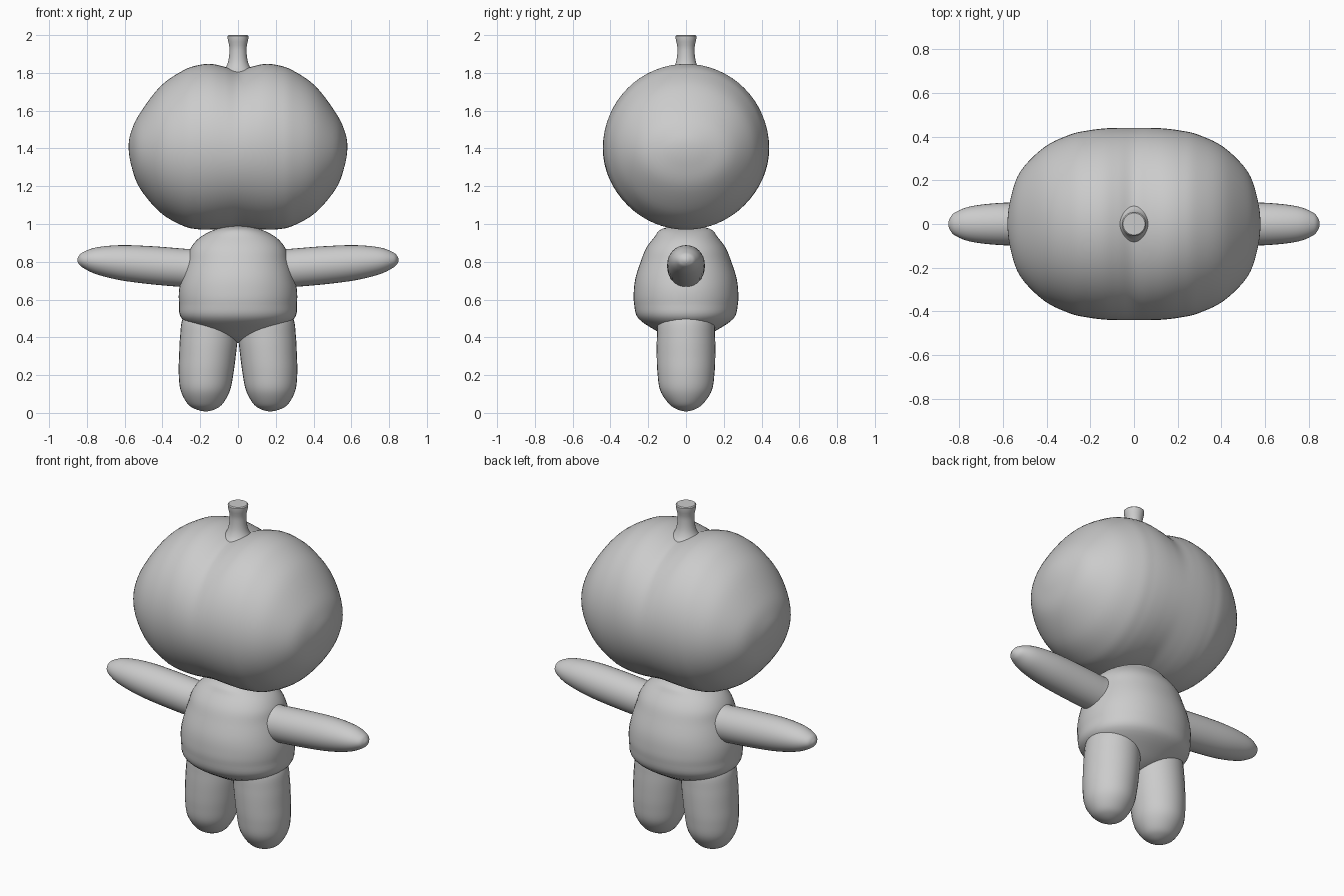
import bpy, bmesh, math
from mathutils import Vector

cube = bpy.data.objects.get("Cube")
if cube:
    bpy.data.objects.remove(cube, do_unlink=True)

grey = bpy.data.materials.new("plain grey")
grey.use_nodes = True
grey.diffuse_color = (0.6, 0.6, 0.6, 1)
grey.node_tree.nodes["Principled BSDF"].inputs["Base Color"].default_value = (0.6, 0.6, 0.6, 1)


def smooth_stations(stations, steps=5):
    """Catmull-Rom through (position, high, low, half depth); ends close as round poles."""
    pts = [Vector(s) for s in stations]

    def mirrored(s):
        return Vector((s[0], s[2], s[1], -s[3]))

    pts = [mirrored(pts[1])] + pts + [mirrored(pts[-2])]
    out = []
    for a, b, c, d in zip(pts, pts[1:], pts[2:], pts[3:]):
        for k in range(steps):
            t = k / steps
            out.append(0.5 * (2 * b + (c - a) * t + (2 * a - 5 * b + 4 * c - d) * t ** 2
                              + (3 * b - a - 3 * c + d) * t ** 3))
    return out + [pts[-2]]


def loft(name, stations, axis, power=2.0, sides=48, flip=False):
    """Skin oval rings along x or z; power above 2 makes them boxier."""
    bm = bmesh.new()
    rings = []
    for pos, high, low, depth in smooth_stations(stations):
        mid, half = (high + low) / 2, (high - low) / 2
        ring = []
        for i in range(sides):
            ang = math.tau * i / sides
            c, s = math.cos(ang), math.sin(ang)
            u = mid + half * math.copysign(abs(c) ** (2 / power), c)
            y = depth * math.copysign(abs(s) ** (2 / power), s)
            co = Vector((pos, y, u)) if axis == "X" else Vector((u, y, pos))
            if flip:
                co.x = -co.x
            ring.append(bm.verts.new(co))
        rings.append(ring)
    for r, q in zip(rings, rings[1:]):
        for i in range(sides):
            j = (i + 1) % sides
            bm.faces.new((r[i], r[j], q[j], q[i]))
    # Poles merge to a point, open ends get a flat cap
    for ring in (rings[0], rings[-1]):
        if (ring[0].co - ring[sides // 2].co).length > 1e-4:
            bm.faces.new(ring)
    bmesh.ops.remove_doubles(bm, verts=bm.verts, dist=1e-5)
    bmesh.ops.recalc_face_normals(bm, faces=bm.faces)
    mesh = bpy.data.meshes.new(name)
    bm.to_mesh(mesh)
    bm.free()
    mesh.materials.append(grey)
    obj = bpy.data.objects.new(name, mesh)
    bpy.context.collection.objects.link(obj)
    bpy.ops.object.select_all(action="DESELECT")
    obj.select_set(True)
    bpy.context.view_layer.objects.active = obj
    bpy.ops.object.shade_smooth_by_angle(angle=math.radians(40))
    return obj


# Head: wide fruit shape with a shallow valley across the middle
head_half = [(0.07, 1.832, 0.978, 0.44), (0.14, 1.847, 0.971, 0.437), (0.21, 1.841, 0.972, 0.428),
             (0.29, 1.813, 0.99, 0.41), (0.41, 1.73, 1.06, 0.352), (0.52, 1.585, 1.19, 0.24),
             (0.565, 1.49, 1.31, 0.115), (0.579, 1.41, 1.41, 0)]
head = [(-x, h, l, d) for x, h, l, d in reversed(head_half)] + [(0, 1.812, 0.985, 0.44)] + head_half
loft("head", head, "X", sides=64)

# Torso: rounded, widest low down, with a shallow cone underneath
torso = [(0.37, 0, 0.0), (0.39, 0.09, 0.075), (0.43, 0.19, 0.15), (0.5, 0.298, 0.252),
         (0.58, 0.312, 0.275), (0.65, 0.312, 0.276), (0.72, 0.298, 0.266), (0.8, 0.274, 0.24),
         (0.87, 0.252, 0.212), (0.93, 0.2, 0.168), (0.975, 0.11, 0.125), (0.992, 0, 0)]
loft("torso", [(z, x, -x, y) for z, x, y in torso], "Z", power=2.15)

# Arms and legs
arm = [(0.15, 0.86, 0.66, 0.09), (0.27, 0.868, 0.665, 0.098), (0.45, 0.882, 0.68, 0.1),
       (0.62, 0.888, 0.702, 0.096), (0.75, 0.876, 0.734, 0.08), (0.82, 0.851, 0.768, 0.052),
       (0.843, 0.83, 0.789, 0.025), (0.85, 0.81, 0.81, 0)]
leg = [(0.008, 0.17, 0.17, 0), (0.02, 0.225, 0.12, 0.05), (0.05, 0.268, 0.08, 0.092),
       (0.12, 0.304, 0.042, 0.137), (0.21, 0.314, 0.024, 0.151), (0.3, 0.312, 0.012, 0.155),
       (0.4, 0.307, 0.002, 0.154), (0.5, 0.293, 0.004, 0.145), (0.56, 0.24, 0.06, 0.09),
       (0.58, 0.15, 0.15, 0)]
for side, flip in (("left", False), ("right", True)):
    loft(side + "_arm", arm, "X", flip=flip, sides=32)
    loft(side + "_leg", leg, "Z", flip=flip, sides=32)

# Stem: flared at the root, flat on top
stem = [(1.77, 0.105), (1.8, 0.086), (1.83, 0.064), (1.87, 0.05), (1.93, 0.045), (2.0, 0.05)]
loft("stem", [(z, r, -r, r) for z, r in stem], "Z", sides=32)
